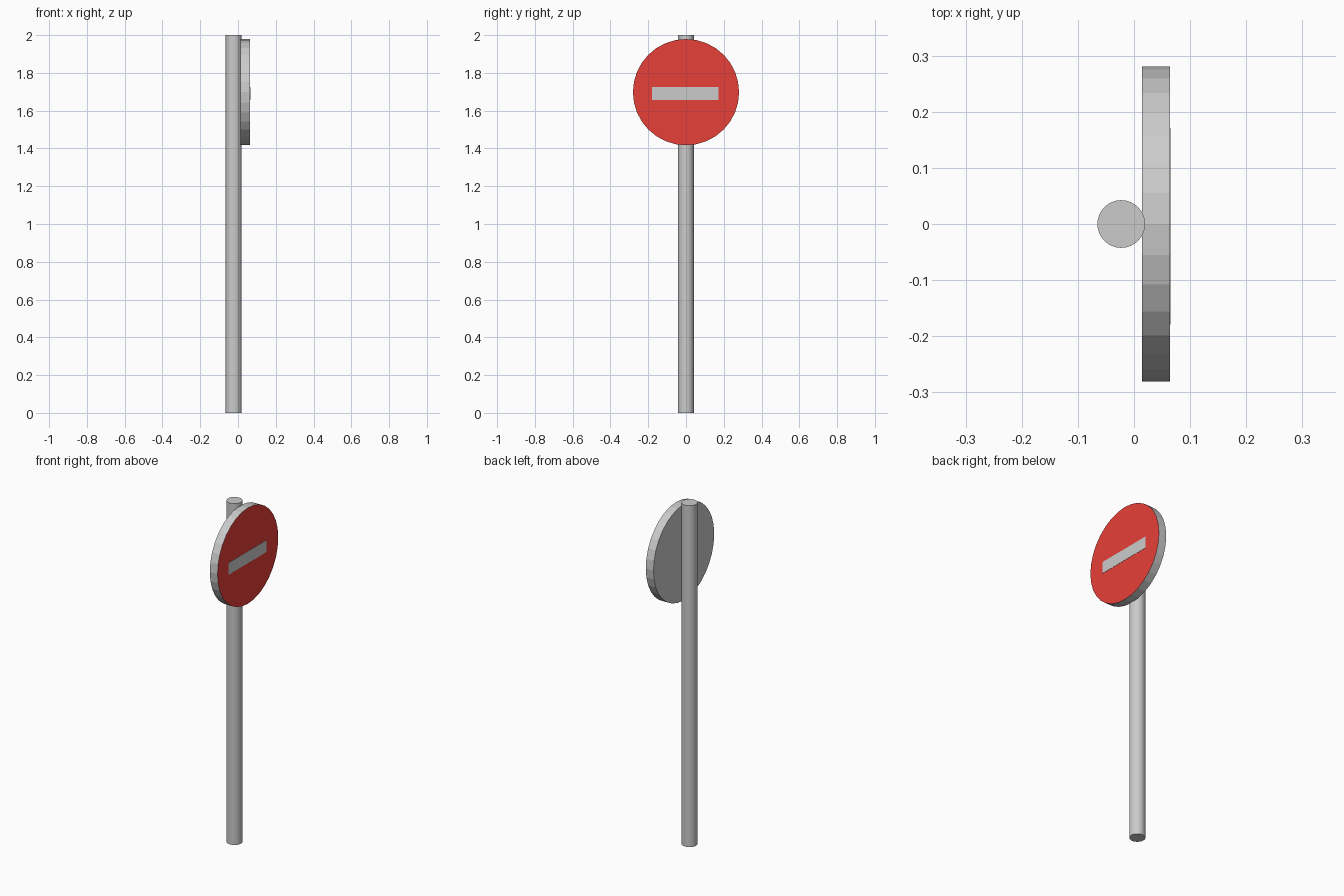
import bpy, math

if "Cube" in bpy.data.objects:
    bpy.data.objects.remove(bpy.data.objects["Cube"])

SIGN_Z = 1.698

# Upright pole, standing behind the disc
bpy.ops.mesh.primitive_cylinder_add(vertices=32, radius=0.0425, depth=2.0,
                                    location=(-0.0228, 0, 1.0))
bpy.context.object.name = "pole"

# Round sign plate facing +x
bpy.ops.mesh.primitive_cylinder_add(vertices=32, radius=0.281, depth=0.05,
                                    location=(0.039, 0, SIGN_Z),
                                    rotation=(0, math.pi / 2, 0))
disc = bpy.context.object
disc.name = "sign_disc"

# Grey body with a red front face
grey = bpy.data.materials.new("grey")
grey.diffuse_color = (0.8, 0.8, 0.8, 1)
grey.use_nodes = True
grey.node_tree.nodes["Principled BSDF"].inputs["Base Color"].default_value = grey.diffuse_color
grey = None
red = bpy.data.materials.new("red")
red.diffuse_color = (0.8, 0.05, 0.04, 1)
red.use_nodes = True
red.node_tree.nodes["Principled BSDF"].inputs["Base Color"].default_value = red.diffuse_color
disc.data.materials.append(grey)
disc.data.materials.append(red)
for face in disc.data.polygons:
    if face.normal.z > 0.9:
        face.material_index = 1

# Pale horizontal bar, just proud of the red face
bpy.ops.mesh.primitive_cube_add(size=1, location=(0.0603, -0.004, SIGN_Z - 0.008))
bar = bpy.context.object
bar.name = "sign_bar"
bar.scale = (0.01, 0.35, 0.069)
